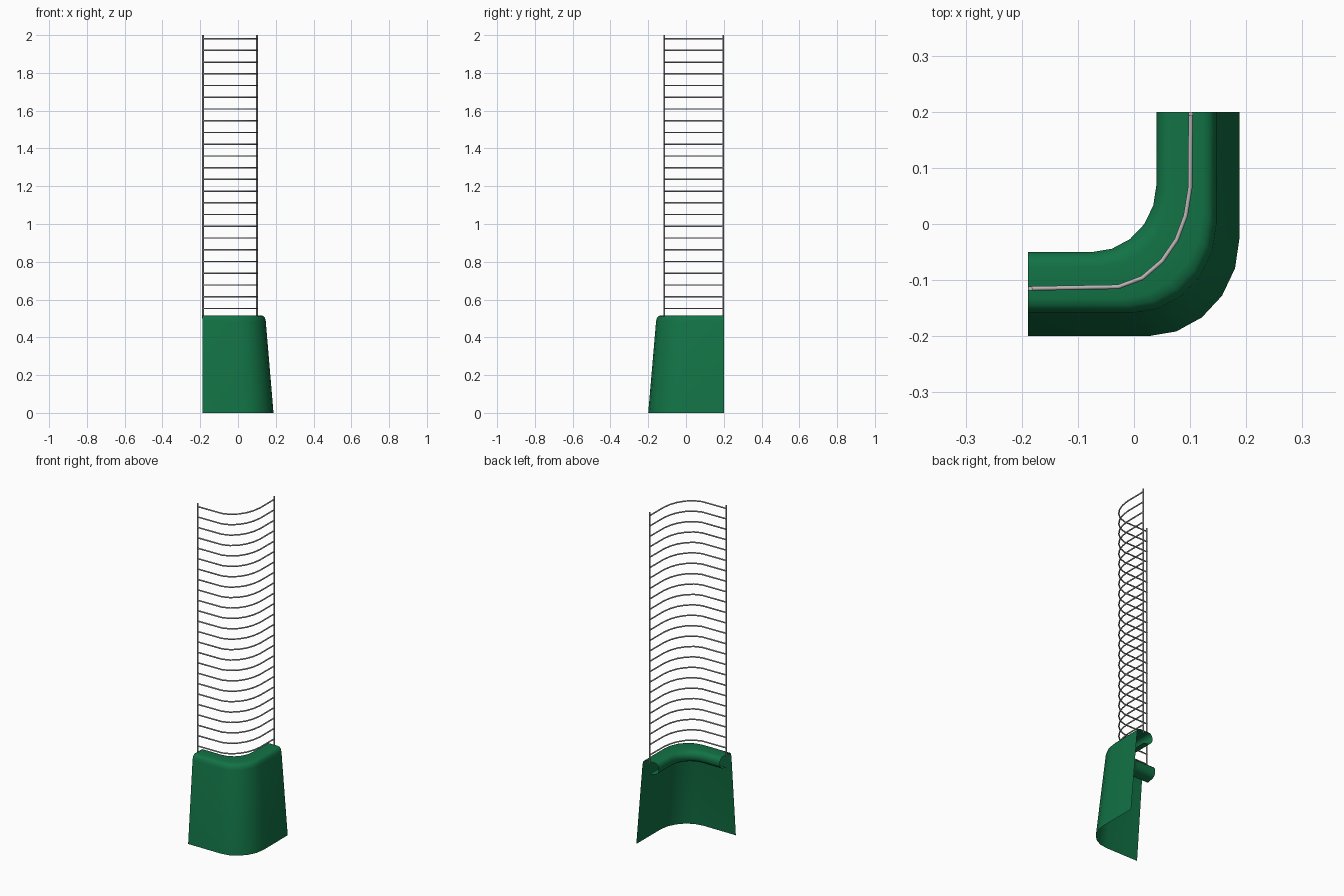
import bpy, bmesh, math

if "Cube" in bpy.data.objects:
    bpy.data.objects.remove(bpy.data.objects["Cube"])


def material(name, rgb):
    m = bpy.data.materials.new(name)
    m.diffuse_color = (*rgb, 1)
    m.use_nodes = True
    m.node_tree.nodes["Principled BSDF"].inputs["Base Color"].default_value = m.diffuse_color
    return m


green = material("dark green", (0.006, 0.17, 0.06))
grey = material("light grey", (0.48, 0.46, 0.46))


def plan_curve(x):
    """Rounded L in plan whose right leg runs at x; the corner widens outward."""
    t = (x - 0.04) / 0.148
    y = -0.05 - 0.15 * t
    cx, cy = -0.075 + 0.1 * t, 0.07 - 0.095 * t
    pts = [(-0.189, y)]
    for k in range(6):
        a = math.radians(18 * k)
        pts.append((cx + (x - cx) * math.sin(a), cy - (cy - y) * math.cos(a)))
    return pts + [(x, 0.2)]


# Corner shell: sloping outer skin, rounded top and a lip curled in underneath
profile = [(0.188, 0), (0.147, 0.485), (0.143, 0.503), (0.134, 0.513),
           (0.122, 0.516), (0.065, 0.516), (0.053, 0.513), (0.044, 0.503),
           (0.04, 0.49), (0.04, 0.472), (0.047, 0.458), (0.06, 0.448),
           (0.1, 0.44)]
bm = bmesh.new()
rows = [[bm.verts.new((px, py, z)) for px, py in plan_curve(x)] for x, z in profile]
for lo, hi in zip(rows, rows[1:]):
    for i in range(len(lo) - 1):
        bm.faces.new((lo[i], lo[i + 1], hi[i + 1], hi[i]))
mesh = bpy.data.meshes.new("corner_shell")
bm.to_mesh(mesh)
bm.free()
shell = bpy.data.objects.new("corner_shell", mesh)
bpy.context.collection.objects.link(shell)
mesh.materials.append(green)
mesh.shade_smooth()


def wires(name, paths, radius):
    """One object of round wires following the given paths."""
    cu = bpy.data.curves.new(name, 'CURVE')
    cu.dimensions = '3D'
    cu.bevel_depth = radius
    cu.bevel_resolution = 1
    cu.use_fill_caps = True
    for path in paths:
        sp = cu.splines.new('POLY')
        sp.points.add(len(path) - 1)
        for p, co in zip(sp.points, path):
            p.co = (*co, 1)
    cu.materials.append(grey)
    ob = bpy.data.objects.new(name, cu)
    bpy.context.collection.objects.link(ob)


# Curved horizontal wires
rail = [(-0.189, -0.115), (-0.028, -0.112), (0.015, -0.096), (0.05, -0.066),
        (0.076, -0.028), (0.092, 0.015), (0.1, 0.065), (0.101, 0.2)]
wires("fence_rails", [[(x, y, 0.553 + 0.0621 * k) for x, y in rail]
                      for k in range(24)], 0.004)

# Upright wires at both ends
wires("end_posts", [[(x, y, 0.5), (x, y, 2.0)]
                    for x, y in ((-0.185, -0.115), (0.101, 0.196))], 0.0045)
